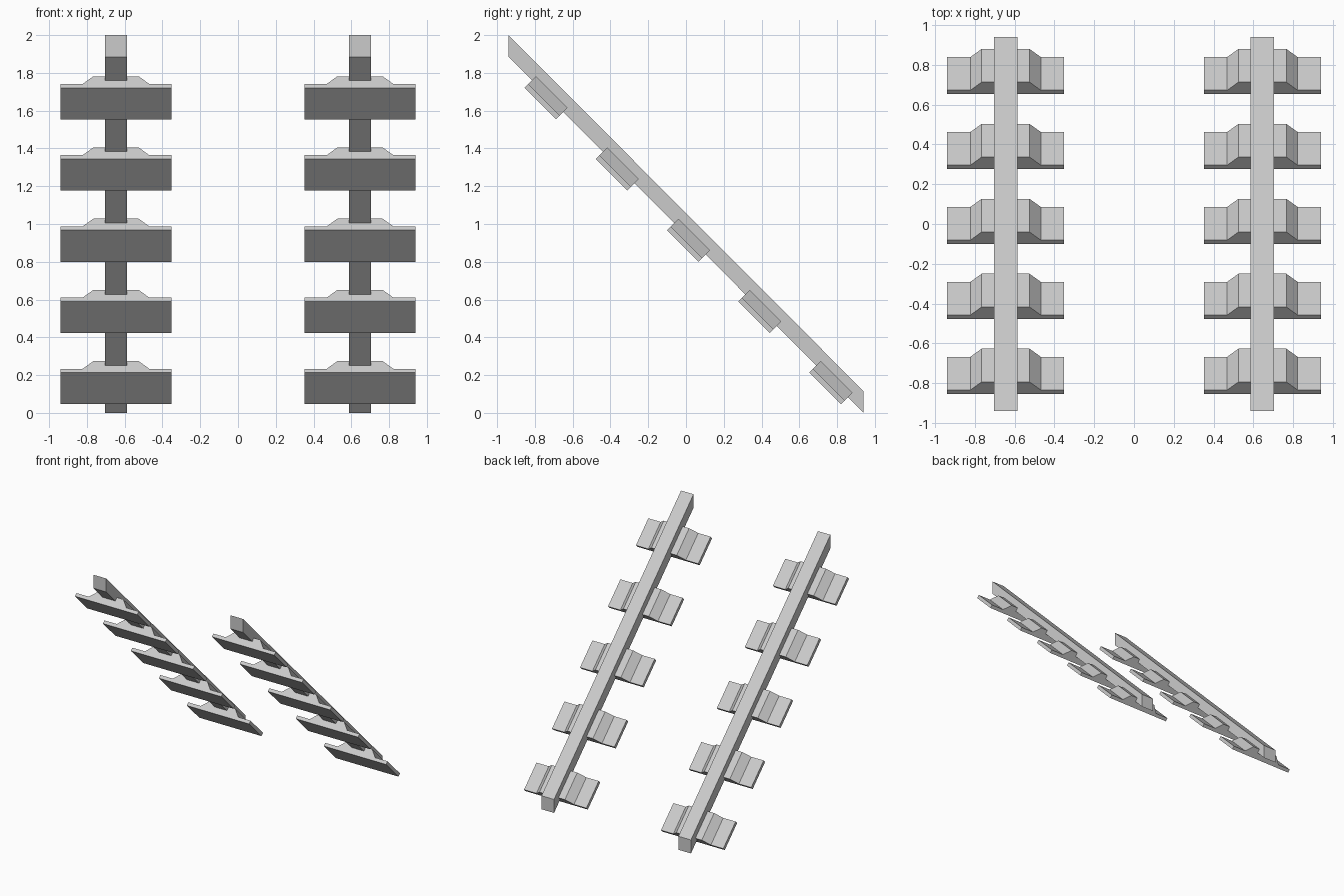
import bpy, bmesh
from mathutils import Vector

if "Cube" in bpy.data.objects:
    bpy.data.objects.remove(bpy.data.objects["Cube"])

RAIL_X, RAIL_HALF = 0.646, 0.059
STEP = 0.377          # spacing of plates in y and z
RUN = 0.167           # plate length in y (and drop in z)


def prism(name, profile, sweep):
    """Closed solid: a planar outline swept along a vector."""
    bm = bmesh.new()
    face = bm.faces.new([bm.verts.new(p) for p in profile])
    ext = bmesh.ops.extrude_face_region(bm, geom=[face])
    moved = [g for g in ext["geom"] if isinstance(g, bmesh.types.BMVert)]
    bmesh.ops.translate(bm, verts=moved, vec=sweep)
    bmesh.ops.recalc_face_normals(bm, faces=bm.faces)
    mesh = bpy.data.meshes.new(name)
    bm.to_mesh(mesh)
    bm.free()
    obj = bpy.data.objects.new(name, mesh)
    bpy.context.collection.objects.link(obj)
    return obj


# Sloping rail outline in (y, z), with vertical ends
rail = [(-0.94, 2.0), (-0.94, 1.885), (0.94, 0.0), (0.94, 0.115)]

# Plate section: (x offset, y/z rise perpendicular to the slope)
half = [(0.294, 0.0), (0.294, 0.02), (0.177, 0.02), (0.12, 0.061)]
section = half + [(-x, h) for x, h in reversed(half)]

for side, cx in (("left", -RAIL_X), ("right", RAIL_X)):
    # Rail
    prism(f"{side}_rail", [(cx - RAIL_HALF, y, z) for y, z in rail],
          Vector((2 * RAIL_HALF, 0, 0)))
    # Raised-centre plates beneath the rail
    for i in range(5):
        y0 = -0.101 + (i - 2) * STEP
        z0 = 0.967 - (i - 2) * STEP
        prism(f"{side}_plate_{i + 1}",
              [(cx + x, y0 + h, z0 + h) for x, h in section],
              Vector((0, RUN, -RUN)))
